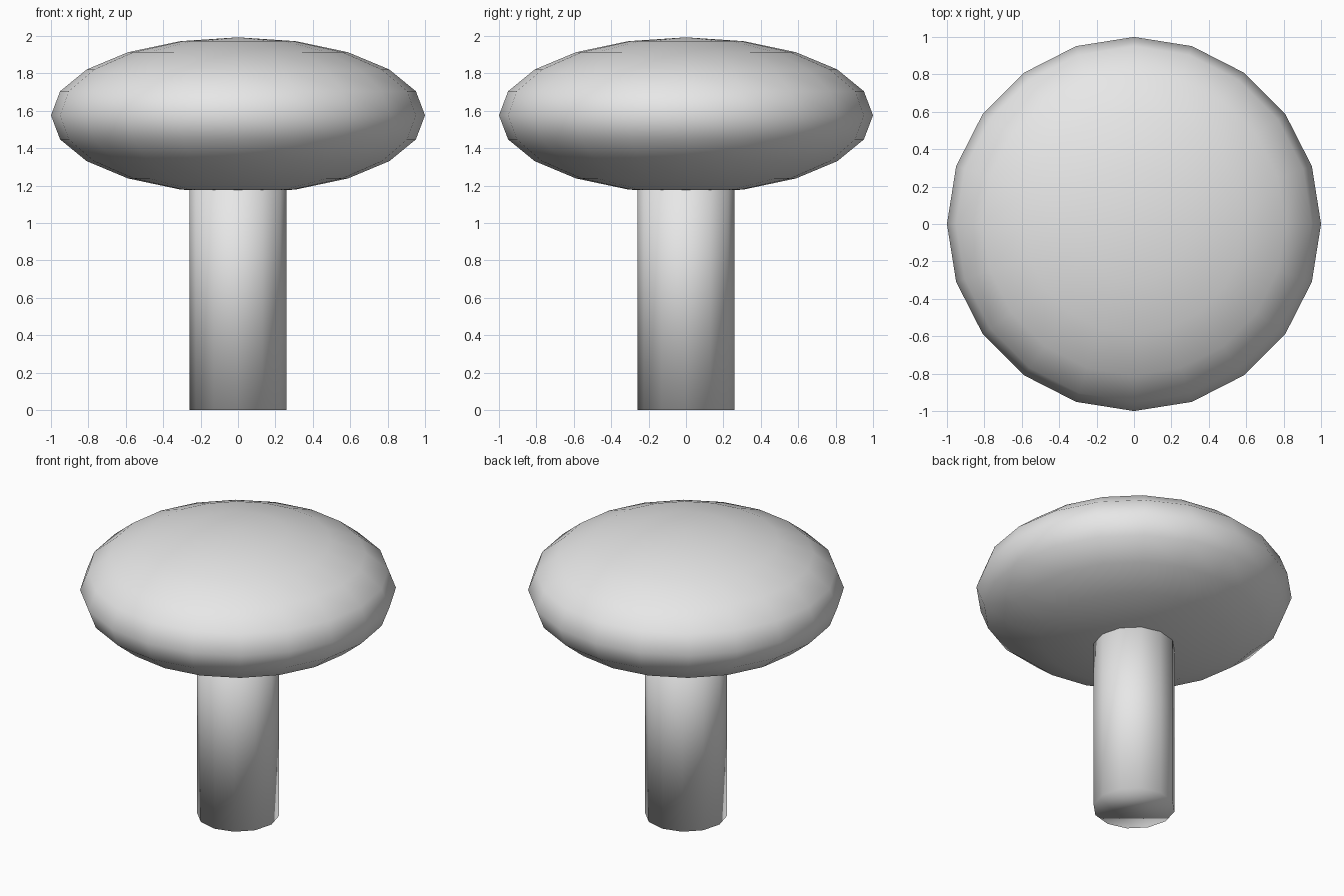
import bpy

# Remove the default cube
if "Cube" in bpy.data.objects:
    bpy.data.objects.remove(bpy.data.objects["Cube"], do_unlink=True)

# Single plain grey material
grey = bpy.data.materials.new("plain grey")
grey.use_nodes = True
color = (0.8, 0.8, 0.8, 1.0)
grey.diffuse_color = color
grey.node_tree.nodes["Principled BSDF"].inputs["Base Color"].default_value = color


def finish(name):
    """Name the new primitive, colour it and shade it fully smooth."""
    obj = bpy.context.object
    obj.name = name
    obj.data.name = name
    obj.data.materials.append(grey)
    bpy.ops.object.transform_apply(location=False, rotation=False, scale=True)
    bpy.ops.object.shade_smooth()
    return obj


# Flattened round cap
bpy.ops.mesh.primitive_uv_sphere_add(segments=20, ring_count=10, radius=1,
                                     location=(0, 0, 1.576))
bpy.context.object.scale = (1, 1, 0.417)
finish("cap")

# Twelve-sided stem, its top hidden inside the cap
stem_height = 1.4
bpy.ops.mesh.primitive_cylinder_add(vertices=12, radius=0.26, depth=stem_height,
                                    location=(0, 0, stem_height / 2))
finish("stem")
